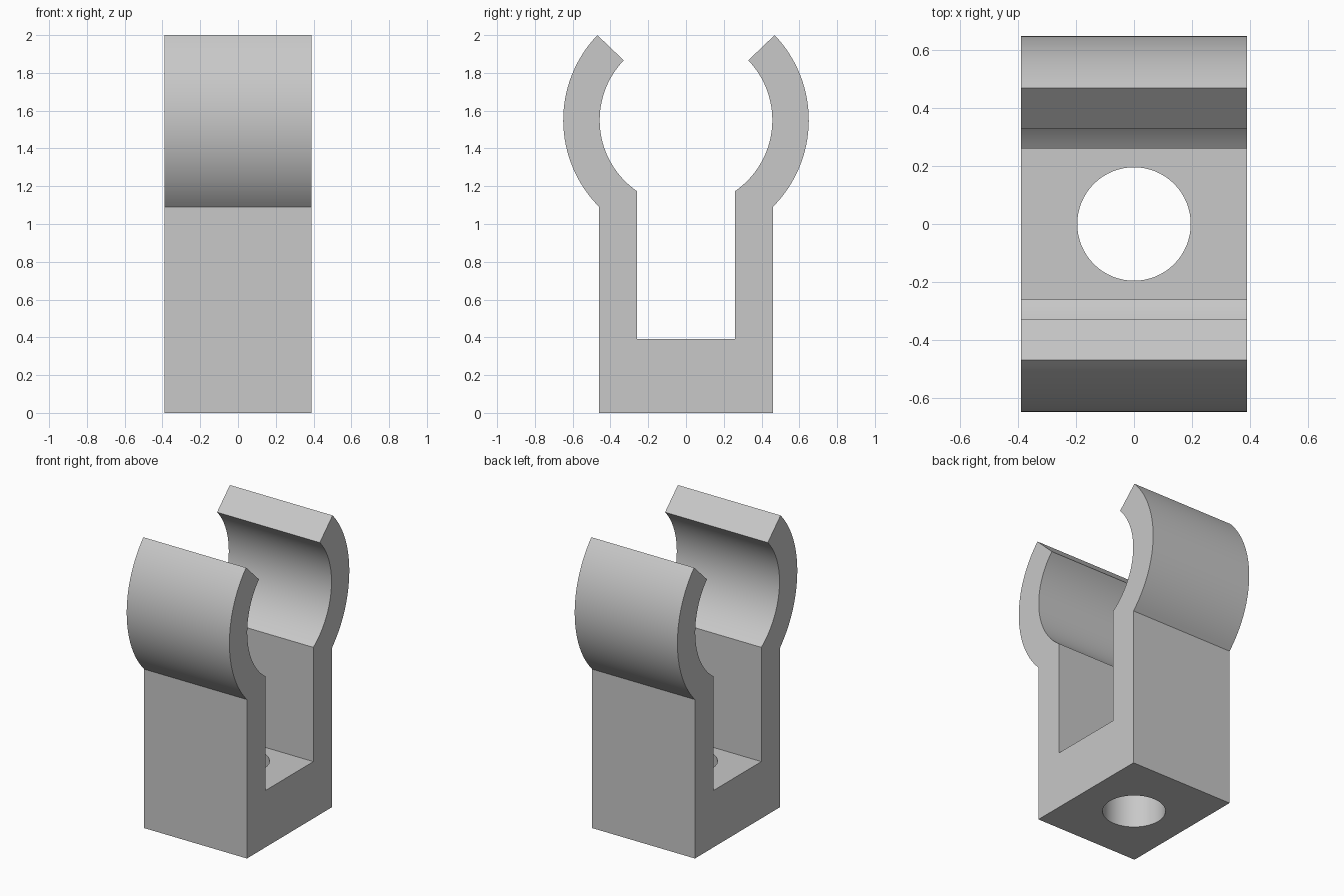
import bpy, bmesh
from math import atan2, cos, sin, radians

if "Cube" in bpy.data.objects:
    bpy.data.objects.remove(bpy.data.objects["Cube"], do_unlink=True)

HALF_WIDTH = 0.39
CENTRE_Z, R_OUT, R_IN = 1.55, 0.65, 0.457
WALL_OUT, WALL_IN, FLOOR = 0.46, 0.26, 0.39
TIP = radians(43.8)
HOLE_R = 0.196
STEPS = 32

# Plain grey material
grey = bpy.data.materials.new("light grey")
grey.use_nodes = True
grey.diffuse_color = (0.58, 0.58, 0.58, 1)
grey.node_tree.nodes["Principled BSDF"].inputs["Base Color"].default_value = grey.diffuse_color


def arc(radius, start, end):
    angles = [start + (end - start) * i / STEPS for i in range(STEPS + 1)]
    return [(radius * cos(a), CENTRE_Z + radius * sin(a)) for a in angles]


def wall_angle(radius, y):
    return -atan2((radius ** 2 - y ** 2) ** 0.5, y)


# Half profile in (y, z): base, outer wall, jaw, inner wall, slot floor
half = [(WALL_OUT, 0)]
half += arc(R_OUT, wall_angle(R_OUT, WALL_OUT), TIP)
half += arc(R_IN, TIP, wall_angle(R_IN, WALL_IN))
half += [(WALL_IN, FLOOR)]
profile = half + [(-y, z) for y, z in reversed(half)]

# Clip body, extruded across the width
bm = bmesh.new()
face = bm.faces.new([bm.verts.new((-HALF_WIDTH, y, z)) for y, z in profile])
ext = bmesh.ops.extrude_face_region(bm, geom=[face])
moved = [v for v in ext["geom"] if isinstance(v, bmesh.types.BMVert)]
bmesh.ops.translate(bm, verts=moved, vec=(2 * HALF_WIDTH, 0, 0))
bmesh.ops.recalc_face_normals(bm, faces=bm.faces)
mesh = bpy.data.meshes.new("clip_body")
bm.to_mesh(mesh)
bm.free()
mesh.materials.append(grey)
body = bpy.data.objects.new("clip_body", mesh)
bpy.context.collection.objects.link(body)

# Screw hole through the base
bpy.ops.mesh.primitive_cylinder_add(vertices=64, radius=HOLE_R, depth=1, location=(0, 0, 0.2))
cutter = bpy.context.object
cutter.name = "hole_cutter"
cutter.data.materials.append(grey)
cut = body.modifiers.new("screw_hole", 'BOOLEAN')
cut.operation = 'DIFFERENCE'
cut.solver = 'EXACT'
cut.object = cutter

bpy.ops.object.select_all(action='DESELECT')
body.select_set(True)
bpy.context.view_layer.objects.active = body
bpy.ops.object.modifier_apply(modifier=cut.name)
bpy.data.objects.remove(cutter, do_unlink=True)
bpy.ops.object.shade_smooth_by_angle(angle=radians(30))
